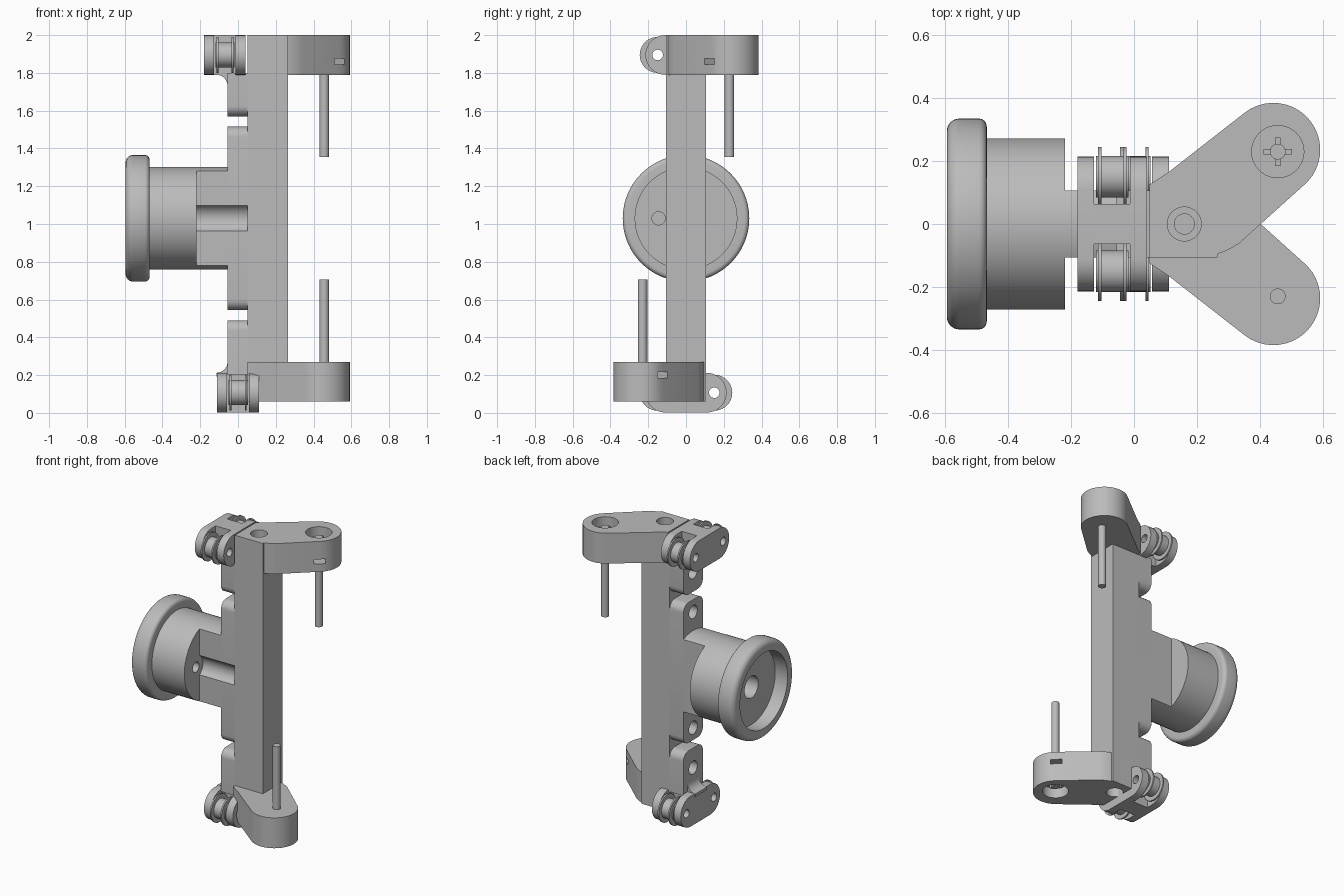
import bpy, bmesh, math
from mathutils import Matrix, Vector

cube = bpy.data.objects.get("Cube")
if cube:
    bpy.data.objects.remove(cube, do_unlink=True)

grey = bpy.data.materials.new("plain grey")
grey.use_nodes = True
COLOR = (0.5, 0.5, 0.5, 1)
grey.diffuse_color = COLOR
grey.node_tree.nodes["Principled BSDF"].inputs["Base Color"].default_value = COLOR

MID = 1.03     # height of the knob axis
HALF = 0.107   # half depth of the column


def finish(name, bm):
    bmesh.ops.remove_doubles(bm, verts=bm.verts, dist=1e-5)
    bmesh.ops.recalc_face_normals(bm, faces=bm.faces)
    me = bpy.data.meshes.new(name)
    bm.to_mesh(me)
    bm.free()
    me.materials.append(grey)
    ob = bpy.data.objects.new(name, me)
    bpy.context.collection.objects.link(ob)
    return ob


def prism(name, pts, axis, a, b):
    """Extrude a 2D outline along an axis from a to b."""
    place = {"x": lambda u, v: (a, u, v), "y": lambda u, v: (u, a, v),
             "z": lambda u, v: (u, v, a)}[axis]
    step = Vector([(b - a) * (axis == k) for k in "xyz"])
    bm = bmesh.new()
    face = bm.faces.new([bm.verts.new(place(*p)) for p in pts])
    res = bmesh.ops.extrude_face_region(bm, geom=[face])
    verts = [g for g in res["geom"] if isinstance(g, bmesh.types.BMVert)]
    bmesh.ops.translate(bm, verts=verts, vec=step)
    return finish(name, bm)


def arc(cx, cy, r, a0, a1, n=8):
    angles = [math.radians(a0 + (a1 - a0) * i / n) for i in range(n + 1)]
    return [(cx + r * math.cos(t), cy + r * math.sin(t)) for t in angles]


def rect(u0, u1, v0, v1, r_low=0, r_high=0):
    """Rectangle with optional rounded lower and upper corners."""
    pts = []
    for cx, cy, r, a in ((u0, v0, r_low, 180), (u1, v0, r_low, 270),
                         (u1, v1, r_high, 0), (u0, v1, r_high, 90)):
        sx, sy = (1 if cx == u0 else -1), (1 if cy == v0 else -1)
        pts += arc(cx + sx * r, cy + sy * r, r, a, a + 90) if r else [(cx, cy)]
    return pts


def cyl(name, axis, u, v, r, a, b, n=40):
    return prism(name, arc(u, v, r, 0, 360, n)[:-1], axis, a, b)


def combine(ob, other, op="DIFFERENCE"):
    mod = ob.modifiers.new("cut", "BOOLEAN")
    mod.operation, mod.object, mod.solver = op, other, "EXACT"
    bpy.context.view_layer.objects.active = ob
    bpy.ops.object.modifier_apply(modifier=mod.name)
    bpy.data.objects.remove(other, do_unlink=True)


# Column with its rounded lugs
prism("column", rect(0.05, 0.265, 0.06, 2.0), "y", -HALF, HALF)
lugs = [prism("middle_lug", rect(-HALF, HALF, 0.545, 1.515, 0.055, 0.055),
              "x", -0.055, 0.05),
        prism("upper_lug", rect(-HALF, HALF, 1.57, 1.80, 0.055, 0), "x", -0.055, 0.05),
        prism("lower_lug", rect(-HALF, HALF, 0.20, 0.49, 0, 0.055), "x", -0.055, 0.05)]
for lug, offsets in zip(lugs, ((-0.4, 0.4), (0.675,), (-0.675,))):
    for d in offsets:
        combine(lug, cyl("cutter", "x", 0, MID + d, 0.045, -0.1, 0.03))

# Knob turned about the x axis
profile = ([(-0.22, 0), (-0.22, 0.272), (-0.468, 0.272)]
           + arc(-0.493, 0.31, 0.025, 0, 90, 6)
           + arc(-0.555, 0.295, 0.04, 90, 180, 8)
           + [(-0.595, 0.26), (-0.5, 0.26), (-0.5, 0.075), (-0.35, 0.075), (-0.35, 0)])
bm = bmesh.new()
ring = [bm.verts.new((x, 0, MID + r)) for x, r in profile]
edges = [bm.edges.new(p) for p in zip(ring, ring[1:])]
bmesh.ops.spin(bm, geom=ring + edges, cent=(0, 0, MID), axis=(1, 0, 0),
               angle=math.tau, steps=64)
knob = finish("knob", bm)
combine(knob, cyl("cutter", "x", -0.145, MID, 0.035, -0.4, -0.1))

# Neck: the knob cylinder with two flats and a side channel
neck = cyl("knob_neck", "x", 0, MID, 0.272, -0.23, -0.05, 64)
combine(neck, prism("slab", rect(-HALF, HALF, 0.5, 1.6), "x", -0.5, 0.2), "INTERSECT")
for part in (neck, lugs[0]):
    combine(part, cyl("cutter", "x", -0.145, MID, 0.077, -0.22, 0.06))


def clevis(side, x0, zc, s):
    """Two plates, a central web and a pair of rimmed rollers."""
    stadium = arc(0.11, zc, 0.105, -90, 90, 16) + arc(-0.11, zc, 0.105, 90, 270, 16)
    for label, a in (("outer", x0), ("inner", x0 + 0.168)):
        plate = prism(f"{side}_{label}_plate", stadium, "x", a, a + 0.053)
        for y in (-0.15, 0.15):
            combine(plate, cyl("cutter", "x", y, zc, 0.028, a - 0.1, a + 0.2, 24))
    prism(f"{side}_web", rect(-0.063, 0.063, zc - 0.105, zc + 0.105),
          "x", x0 + 0.04, x0 + 0.18)
    for name, y in (("front", -0.15), ("back", 0.15)):
        drum = cyl(f"{side}_{name}_roller", "x", y, zc, 0.066, x0 + 0.06, x0 + 0.162)
        combine(drum, cyl("cutter", "x", y, zc, 0.028, x0, x0 + 0.3, 24))
        for k, a in enumerate((x0 + 0.066, x0 + 0.146)):
            rim = cyl(f"{side}_{name}_rim_{k + 1}", "x", y, zc, 0.095, a, a + 0.01)
            combine(rim, cyl("cutter", "x", y, zc, 0.06, a - 0.1, a + 0.1, 24))
    # Concave fillet from the lug into the web
    z = zc - s * 0.105
    curve = [(-0.115 + 0.06 * math.sin(t), z - s * 0.06 * (1 - math.cos(t)))
             for t in [math.pi / 2 * i / 8 for i in range(9)]]
    prism(f"{side}_fillet", curve + [(-0.045, z - s * 0.06), (-0.045, z + s * 0.02),
          (-0.115, z + s * 0.02)], "y", -0.063, 0.063)


clevis("upper", -0.18, 1.895, 1)
clevis("lower", -0.11, 0.107, -1)

# Arms with sockets, rods and nut slots, the lower one turned over
ANGLE = 37.5
ROD = (0.457, 0.23)
outline = ([(0.05, -HALF), (0.19, -HALF)] + arc(0.19, 0.145, 0.252, -85, -55, 6)
           + arc(0.443, 0.236, 0.149, ANGLE - 90, ANGLE + 90, 20)
           + [(0.11, 0.165), (0.08, 0.145), (0.05, 0.125)])
for side, s in (("upper", 1), ("lower", -1)):
    def height(d):
        return MID + s * d
    arm = prism(f"{side}_arm", [(x, s * y) for x, y in outline], "z",
                height(0.76), height(0.97))
    column = bpy.data.objects["column"]
    rx, ry = ROD[0], s * ROD[1]
    combine(arm, cyl("cutter", "z", rx, ry, 0.083, height(0.9), height(1.1)))
    for part in (arm, column):
        combine(part, cyl("cutter", "z", 0.16, 0, 0.054, height(0.89), height(1.1)))
        combine(part, cyl("cutter", "z", 0.16, 0, 0.032, height(0.8), height(1.0), 24))
    slot = prism("cutter", rect(-0.037, 0.037, -0.2, 0), "z", -0.016, 0.016)
    slot.data.transform(Matrix.Translation((rx, ry, height(0.83)))
                        @ Matrix.Scale(s, 4, (0, 1, 0))
                        @ Matrix.Rotation(math.radians(ANGLE), 4, "Z"))
    if s < 0:
        slot.data.flip_normals()
    combine(arm, slot)
    cyl(f"{side}_rod", "z", rx, ry, 0.025, height(0.325), height(0.94), 24)
    # Four small prongs around the rod inside the socket
    for k in range(2):
        w, d = (0.045, 0.009) if k else (0.009, 0.045)
        prism(f"{side}_rod_prong_{k + 1}", rect(rx - w, rx + w, ry - d, ry + d),
              "z", height(0.89), height(0.93))

for ob in bpy.context.scene.objects:
    ob.select_set(ob.type == "MESH")
bpy.ops.object.shade_smooth_by_angle(angle=math.radians(35))
